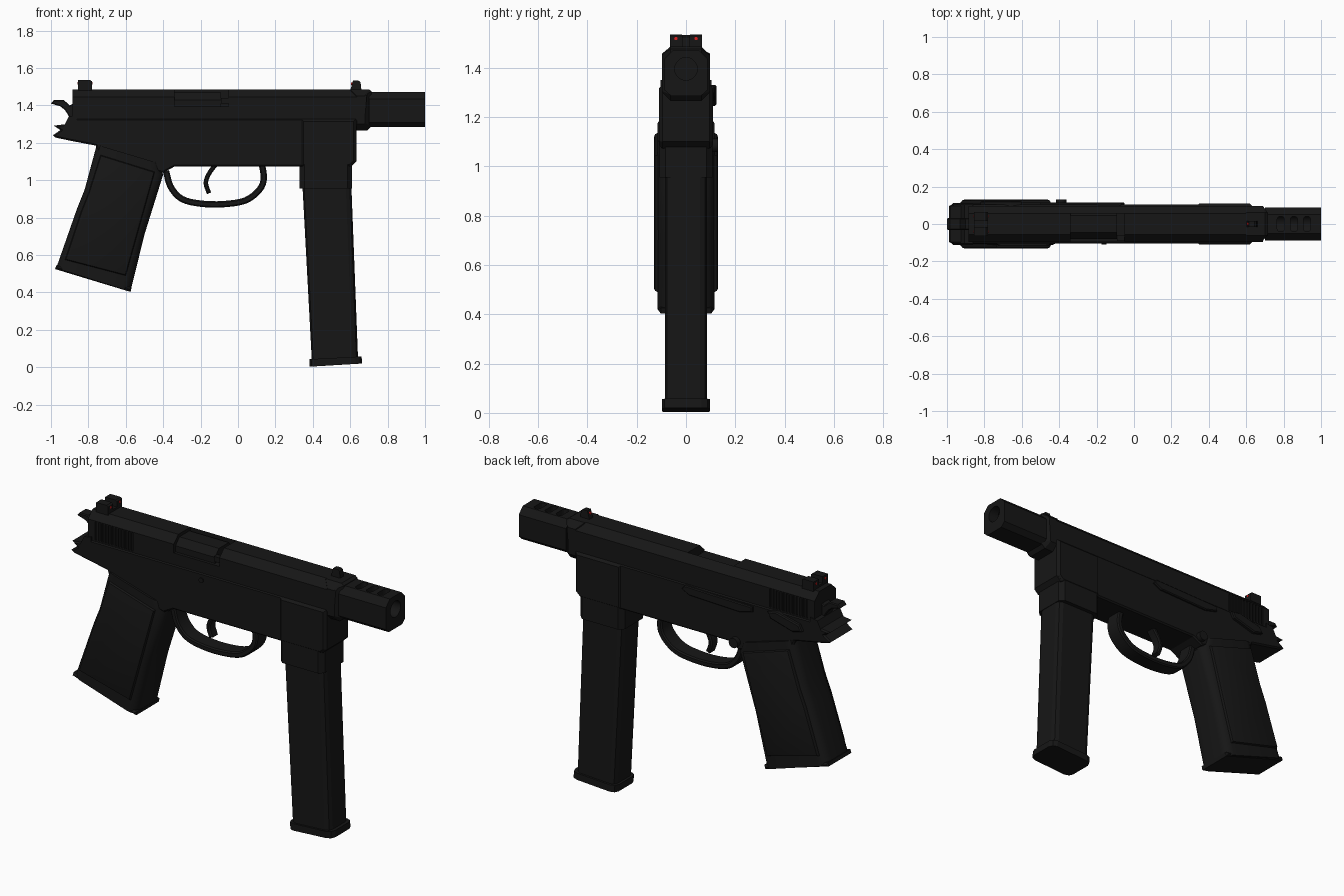
import bpy, bmesh, math
from mathutils import Vector

if "Cube" in bpy.data.objects:
    bpy.data.objects.remove(bpy.data.objects["Cube"])


def material(name, rgb):
    m = bpy.data.materials.new(name)
    m.diffuse_color = (*rgb, 1)
    m.use_nodes = True
    m.node_tree.nodes["Principled BSDF"].inputs["Base Color"].default_value = m.diffuse_color
    return m


BLACK = material("black_polymer", (0.008, 0.008, 0.008))
RED = material("red_dot", (0.7, 0.01, 0.01))


def finish(name, bm, mat=BLACK, smooth=None):
    bmesh.ops.recalc_face_normals(bm, faces=bm.faces)
    me = bpy.data.meshes.new(name)
    bm.to_mesh(me)
    bm.free()
    ob = bpy.data.objects.new(name, me)
    bpy.context.collection.objects.link(ob)
    me.materials.append(mat)
    if smooth:
        bpy.ops.object.select_all(action='DESELECT')
        ob.select_set(True)
        bpy.context.view_layer.objects.active = ob
        bpy.ops.object.shade_smooth_by_angle(angle=math.radians(smooth))
    return ob


def prism(name, pts, a, b, axis='y', bevel=0, segs=1, mode='rim', smooth=None):
    """Extrude a profile: axis y takes (x, z) points, axis x takes (y, z)."""
    bm = bmesh.new()
    place = (lambda p, t: (p[0], t, p[1])) if axis == 'y' else (lambda p, t: (t, p[0], p[1]))
    k = 1 if axis == 'y' else 0
    face = bm.faces.new([bm.verts.new(place(p, a)) for p in pts])
    ext = bmesh.ops.extrude_face_region(bm, geom=[face])
    shift = Vector((0, 0, 0))
    shift[k] = b - a
    bmesh.ops.translate(bm, verts=[v for v in ext['geom'] if isinstance(v, bmesh.types.BMVert)], vec=shift)
    bmesh.ops.recalc_face_normals(bm, faces=bm.faces)
    if bevel:
        edges = []
        for e in bm.edges:
            d = e.verts[1].co - e.verts[0].co
            if abs(d[k]) < 1e-5 and (mode == 'rim' or abs(d.z) > abs(d.x)):
                edges.append(e)
        bmesh.ops.bevel(bm, geom=edges, offset=bevel, segments=segs, profile=0.5, affect='EDGES')
    return finish(name, bm, smooth=smooth)


def boxes(name, spans):
    bm = bmesh.new()
    for x0, x1, y0, y1, z0, z1 in spans:
        vs = bmesh.ops.create_cube(bm, size=1)['verts']
        for v in vs:
            v.co = ((x0 + x1) / 2 + v.co.x * (x1 - x0), (y0 + y1) / 2 + v.co.y * (y1 - y0),
                    (z0 + z1) / 2 + v.co.z * (z1 - z0))
    return finish(name, bm)


def rod(name, centre, r, length, axis, mat=BLACK, sides=20):
    bm = bmesh.new()
    bmesh.ops.create_cone(bm, cap_ends=True, segments=sides, radius1=r, radius2=r, depth=length)
    rot = Vector((0, 0, 1)).rotation_difference(Vector(axis)).to_matrix()
    for v in bm.verts:
        v.co = rot @ v.co + Vector(centre)
    return finish(name, bm, mat, smooth=40)


def ribbon(name, path, thick, half):
    """Strip of constant thickness following a smooth xz path."""
    p = [Vector(q) for q in path]
    p = [2 * p[0] - p[1]] + p + [2 * p[-1] - p[-2]]
    fine = []
    for i in range(1, len(p) - 2):
        for s in range(4):
            t = s / 4
            fine.append(0.5 * (2 * p[i] + (p[i+1] - p[i-1]) * t + (2*p[i-1] - 5*p[i] + 4*p[i+1] - p[i+2]) * t * t
                               + (3*p[i] - p[i-1] - 3*p[i+1] + p[i+2]) * t ** 3))
    fine.append(p[-2])
    left, right = [], []
    for i, q in enumerate(fine):
        d = (fine[min(i + 1, len(fine) - 1)] - fine[max(i - 1, 0)]).normalized()
        n = Vector((-d.y, d.x)) * thick / 2
        left.append(q + n)
        right.append(q - n)
    return prism(name, left + right[::-1], -half, half, bevel=0.007, smooth=30)


def cut(ob, cutter):
    m = ob.modifiers.new("cut", 'BOOLEAN')
    m.operation = 'DIFFERENCE'
    m.solver = 'EXACT'
    m.object = cutter
    cutter.hide_render = True
    cutter.hide_viewport = True
    cutter.display_type = 'WIRE'


def mirrored(half):
    return half + [(-y, z) for y, z in half[::-1]]


# Slide with ejection port and rear serrations
slide = prism("slide", mirrored([(0.097, 1.32), (0.097, 1.445), (0.055, 1.486)]), -0.885, 0.64, 'x')
cut(slide, boxes("port_cutter", [(-0.34, -0.05, -0.2, 0.055, 1.395, 1.6)]))
cut(slide, boxes("serration_cutter", [(-0.84 + i * 0.021, -0.829 + i * 0.021, s * 0.16 - 0.07, s * 0.16 + 0.07, 1.335, 1.44)
                                      for i in range(12) for s in (-1, 1)]))
prism("barrel_hood", mirrored([(0.08, 1.38), (0.08, 1.43), (0.045, 1.468)]), -0.345, -0.09, 'x')
boxes("extractor", [(-0.09, -0.045, -0.09, -0.06, 1.41, 1.44)])
prism("slide_nose", [(0.6, 1.265), (0.69, 1.265), (0.715, 1.29), (0.715, 1.475), (0.7, 1.486), (0.6, 1.486)],
      -0.097, 0.097, bevel=0.035)

# Ported muzzle block
muzzle = prism("muzzle_block", mirrored([(0.06, 1.285), (0.088, 1.31), (0.088, 1.435), (0.052, 1.472)]), 0.70, 1.0, 'x')
cut(muzzle, rod("bore_cutter", (0.9, 0, 1.395), 0.046, 0.34, (1, 0, 0)))
slots = [[(x + 0.02 * math.cos(a), math.copysign(0.022, math.sin(a)) + 0.02 * math.sin(a))
          for a in [math.radians(15 + 30 * i) for i in range(12)]] for x in (0.785, 0.855, 0.925)]
for i, pts in enumerate(slots):
    bm = bmesh.new()
    f = bm.faces.new([bm.verts.new((x, y, 1.40)) for x, y in pts])
    e = bmesh.ops.extrude_face_region(bm, geom=[f])
    bmesh.ops.translate(bm, verts=[v for v in e['geom'] if isinstance(v, bmesh.types.BMVert)], vec=(0, 0, 0.2))
    cut(muzzle, finish(f"slot_cutter_{i}", bm))

# Frame, front housing and magazine well
prism("frame", [(-0.92, 1.3), (-0.985, 1.292), (-0.95, 1.268), (-0.99, 1.24), (-0.975, 1.228), (-0.9, 1.212),
                (-0.76, 1.185), (-0.74, 1.12), (-0.40, 1.04), (-0.34, 1.073), (0.605, 1.073),
                (0.633, 1.10), (0.633, 1.33), (-0.90, 1.33)], -0.103, 0.103, bevel=0.008)
prism("front_housing", [(0.34, 1.075), (0.60, 1.075), (0.628, 1.10), (0.628, 1.325), (0.34, 1.325)],
      -0.11, 0.11, bevel=0.01)
prism("magazine_well", [(0.33, 0.955), (0.61, 0.955), (0.61, 1.09), (0.33, 1.09)], -0.108, 0.108,
      bevel=0.025, mode='upright')

# Magazine
prism("magazine", [(0.395, 0.03), (0.642, 0.04), (0.605, 1.0), (0.343, 1.0)], -0.086, 0.086,
      bevel=0.03, segs=2, mode='upright')
prism("magazine_base", [(0.383, 0.003), (0.663, 0.02), (0.661, 0.058), (0.381, 0.043)], -0.097, 0.097,
      bevel=0.035, segs=2, mode='upright')

# Grip with raised side panels
prism("grip", [(-0.755, 1.19), (-0.82, 0.95), (-0.86, 0.85), (-0.972, 0.53), (-0.575, 0.405),
               (-0.50, 0.71), (-0.40, 1.03), (-0.42, 1.09)], -0.115, 0.115,
      bevel=0.05, segs=4, mode='upright', smooth=35)
prism("grip_base", [(-0.972, 0.545), (-0.978, 0.525), (-0.575, 0.403), (-0.569, 0.425)], -0.112, 0.112,
      bevel=0.01)
for s, side in ((-1, "right"), (1, "left")):
    prism(f"grip_panel_{side}", [(-0.735, 1.135), (-0.80, 0.93), (-0.84, 0.83), (-0.925, 0.575), (-0.60, 0.49),
                                 (-0.53, 0.74), (-0.445, 1.045)], s * 0.09, s * 0.13, bevel=0.014, segs=2, smooth=35)

# Trigger guard and trigger
ribbon("trigger_guard", [(-0.385, 1.05), (-0.36, 0.965), (-0.30, 0.90), (-0.20, 0.875), (-0.08, 0.872),
                         (0.04, 0.892), (0.115, 0.95), (0.138, 1.01), (0.128, 1.085)], 0.034, 0.048)
ribbon("trigger", [(-0.115, 1.09), (-0.155, 1.035), (-0.172, 0.985), (-0.155, 0.93)], 0.024, 0.03)

# Hammer
prism("hammer", [(-0.86, 1.33), (-0.90, 1.335), (-0.925, 1.375), (-0.95, 1.395), (-1.0, 1.41), (-0.985, 1.428),
                 (-0.93, 1.428), (-0.90, 1.40), (-0.86, 1.42)], -0.033, 0.033, bevel=0.005)
prism("rear_frame_cheeks", [(-0.93, 1.29), (-0.86, 1.29), (-0.86, 1.35), (-0.905, 1.34)], -0.103, 0.103)

# Sights with red inserts
sight = prism("rear_sight", [(-0.855, 1.48), (-0.78, 1.48), (-0.78, 1.528), (-0.79, 1.535), (-0.855, 1.535)],
              -0.064, 0.064)
cut(sight, boxes("notch_cutter", [(-0.9, -0.7, -0.017, 0.017, 1.497, 1.6)]))
for y in (-0.041, 0.041):
    rod(f"rear_dot_{y}", (-0.8175, y, 1.518), 0.007, 0.079, (1, 0, 0), RED, 10)
prism("front_sight", [(0.60, 1.48), (0.66, 1.48), (0.655, 1.525), (0.645, 1.532), (0.615, 1.532)], -0.016, 0.016)
rod("front_dot", (0.61, 0, 1.516), 0.007, 0.01, (1, 0, 0), RED, 10)

# Controls on the left side, pin on the right
prism("slide_stop", [(-0.50, 1.285), (-0.42, 1.265), (-0.10, 1.275), (-0.05, 1.30), (-0.07, 1.325), (-0.50, 1.315)],
      0.09, 0.116, bevel=0.005)
prism("safety_lever", [(-0.82, 1.26), (-0.76, 1.245), (-0.62, 1.285), (-0.60, 1.32), (-0.66, 1.33), (-0.80, 1.295)],
      0.09, 0.124, bevel=0.006)
rod("magazine_release", (-0.39, 0.105, 1.085), 0.028, 0.05, (0, 1, 0))
rod("cross_pin", (-0.16, -0.098, 1.29), 0.014, 0.022, (0, 1, 0))
